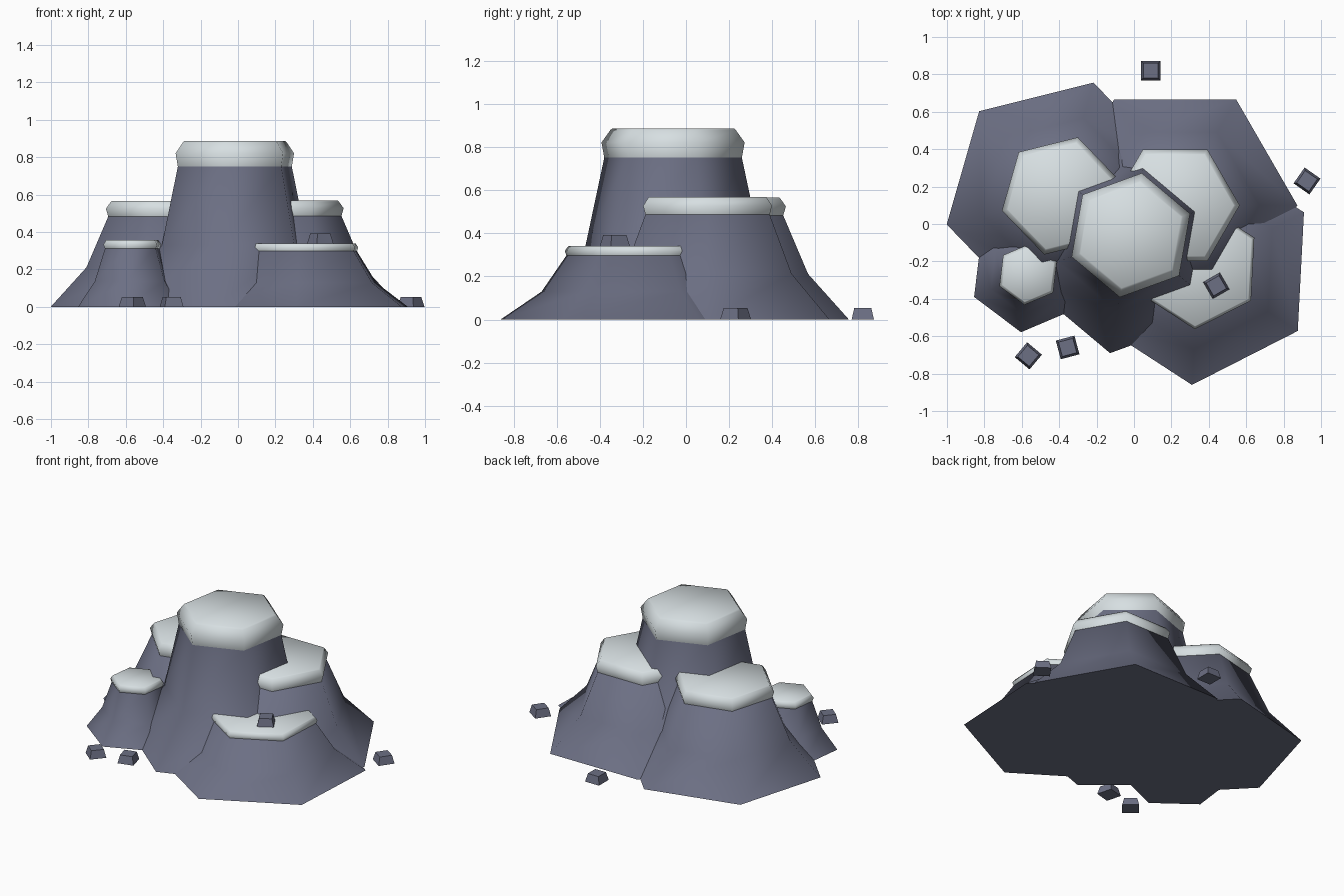
import bpy, bmesh, math
from mathutils import Vector

cube = bpy.data.objects.get("Cube")
if cube:
    bpy.data.objects.remove(cube, do_unlink=True)


def make_material(name, rgb):
    mat = bpy.data.materials.new(name)
    mat.use_nodes = True
    mat.diffuse_color = (*rgb, 1)
    bsdf = mat.node_tree.nodes["Principled BSDF"]
    bsdf.inputs["Base Color"].default_value = (*rgb, 1)
    bsdf.inputs["Roughness"].default_value = 0.9
    return mat


rock = make_material("slate rock", (0.15, 0.16, 0.23))
snow = make_material("pale snow", (0.68, 0.74, 0.76))


def loft(name, centre, profile, sides, turn, mat):
    """Closed stack of regular rings; profile is a list of (radius, z)."""
    bm = bmesh.new()
    rings = []
    for radius, z in profile:
        angles = [math.radians(turn) + math.tau * i / sides for i in range(sides)]
        rings.append([bm.verts.new((radius * math.cos(a), radius * math.sin(a), z))
                      for a in angles])
    for low, high in zip(rings, rings[1:]):
        for i in range(sides):
            j = (i + 1) % sides
            bm.faces.new((low[i], low[j], high[j], high[i]))
    bm.faces.new(rings[0][::-1])
    bm.faces.new(rings[-1])
    mesh = bpy.data.meshes.new(name)
    bm.to_mesh(mesh)
    bm.free()
    mesh.materials.append(mat)
    obj = bpy.data.objects.new(name, mesh)
    obj.location = Vector(centre)
    bpy.context.collection.objects.link(obj)
    bpy.ops.object.select_all(action="DESELECT")
    obj.select_set(True)
    bpy.context.view_layer.objects.active = obj
    bpy.ops.object.shade_smooth_by_angle(angle=math.radians(70))
    return obj


def peak(name, x, y, turn, base, mid, top, cap, height, cap_height):
    """Flared hexagonal rock with a bevelled snow slab on its flat top."""
    loft(name + "_rock", (x, y, 0),
         [(base, 0), (mid, height * 0.44), (top, height + 0.01)], 6, turn, rock)
    bevel = cap_height * 0.37
    loft(name + "_snow_cap", (x, y, height),
         [(top + 0.002, 0), (cap, cap_height * 0.52),
          (cap - bevel * 0.8, cap_height * 0.93), (cap - bevel, cap_height)],
         6, turn, snow)


# Five overlapping peaks
peak("centre_peak", -0.017, -0.06, 20, 0.64, 0.415, 0.322, 0.337, 0.75, 0.137)
peak("back_right_peak", -0.39, 0.15, 14, 0.63, 0.433, 0.31, 0.326, 0.48, 0.085)
peak("back_left_peak", 0.22, 0.10, 0, 0.653, 0.45, 0.33, 0.345, 0.483, 0.085)
peak("front_right_peak", -0.566, -0.267, 23, 0.314, 0.217, 0.155, 0.167, 0.31, 0.047)
peak("front_left_peak", 0.343, -0.226, 27, 0.635, 0.445, 0.325, 0.337, 0.293, 0.047)

# Loose square stones
stones = [(0.09, 0.82, 0, 45), (0.925, 0.23, 0, 10), (-0.565, -0.705, 0, 5),
          (-0.355, -0.66, 0, 60), (0.44, -0.33, 0.338, 75)]
for n, (x, y, z, turn) in enumerate(stones, 1):
    loft(f"loose_stone_{n}", (x, y, z), [(0.073, 0), (0.056, 0.053)], 4, turn, rock)
